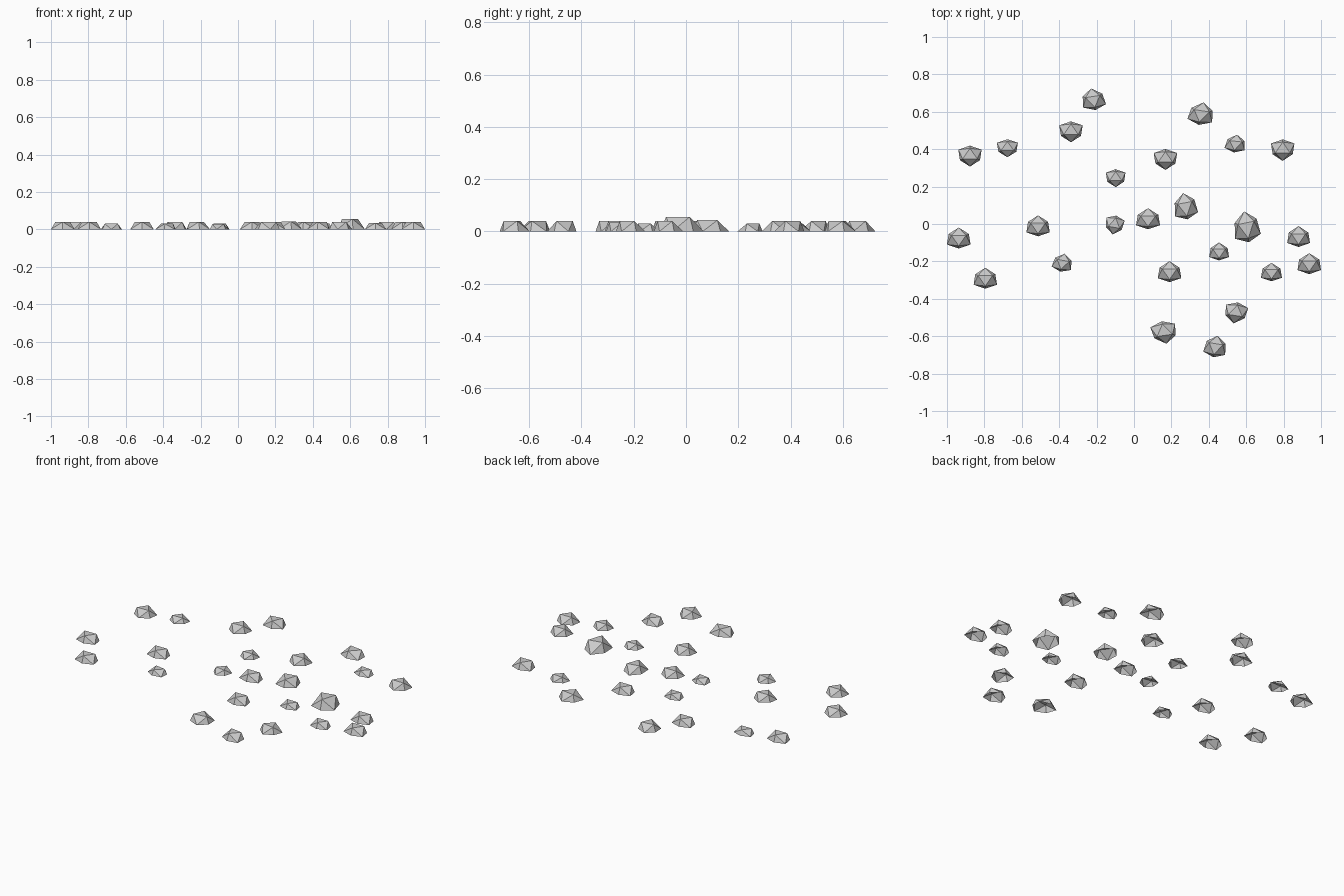
import bpy, bmesh
from math import cos, sin, radians

# centre x, centre y, width, depth, height, turn (degrees)
STONES = [
    (-.212, .667, .125, .115, .040, 40), (-.337, .493, .125, .112, .040, 90),
    (-.877, .363, .125, .112, .040, 90), (-.677, .405, .112, .096, .030, 90),
    (.353, .590, .135, .120, .040, 260), (.538, .430, .108, .095, .030, 262),
    (.795, .395, .125, .115, .040, 90), (.168, .345, .125, .112, .040, 90),
    (-.098, .245, .105, .096, .030, 90), (.280, .095, .125, .140, .043, 40),
    (-.100, -.005, .100, .100, .028, 200), (.075, .028, .128, .112, .040, 270),
    (.608, -.015, .140, .165, .056, 40), (.880, -.067, .122, .112, .040, 270),
    (.937, -.212, .126, .112, .040, 270), (-.513, -.010, .125, .112, .040, 270),
    (-.937, -.075, .126, .112, .040, 270), (-.795, -.290, .125, .112, .040, 270),
    (-.387, -.207, .107, .096, .030, 258), (.455, -.147, .106, .096, .030, 270),
    (.190, -.255, .125, .112, .040, 270), (.735, -.257, .112, .098, .034, 270),
    (.550, -.475, .122, .112, .040, 80), (.155, -.580, .135, .120, .040, 100),
    (.430, -.655, .120, .115, .040, 20),
]


def stone(i, cx, cy, w, d, h, turn):
    # upper cap of a faceted stone: uneven hexagon foot, triangular top, open beneath
    foot = [((.84, .98)[k % 2] * cos(radians(turn + 60 * k)),
             (.84, .98)[k % 2] * sin(radians(turn + 60 * k)), 0) for k in range(6)]
    top = [(.607 * cos(radians(turn + 120 * k)),
            .607 * sin(radians(turn + 120 * k)), h) for k in range(3)]
    xs, ys = [p[0] for p in foot], [p[1] for p in foot]
    sx, sy = w / (max(xs) - min(xs)), d / (max(ys) - min(ys))
    mx, my = (max(xs) + min(xs)) / 2, (max(ys) + min(ys)) / 2
    bm = bmesh.new()
    v = [bm.verts.new(((x - mx) * sx, (y - my) * sy, z)) for x, y, z in foot + top]
    f, t = v[:6], v[6:]
    bm.faces.new(t)
    for k in range(3):
        a, b, c = f[2 * k - 1], f[2 * k], f[2 * k + 1]
        bm.faces.new((a, b, t[k]))
        bm.faces.new((b, c, t[k]))
        bm.faces.new((c, t[(k + 1) % 3], t[k]))
    me = bpy.data.meshes.new("pebble")
    bm.to_mesh(me)
    bm.free()
    ob = bpy.data.objects.new(f"pebble_{i:02d}", me)
    ob.location = (cx, cy, 0)
    bpy.context.collection.objects.link(ob)


# scattered pebbles
for i, s in enumerate(STONES, 1):
    stone(i, *s)
